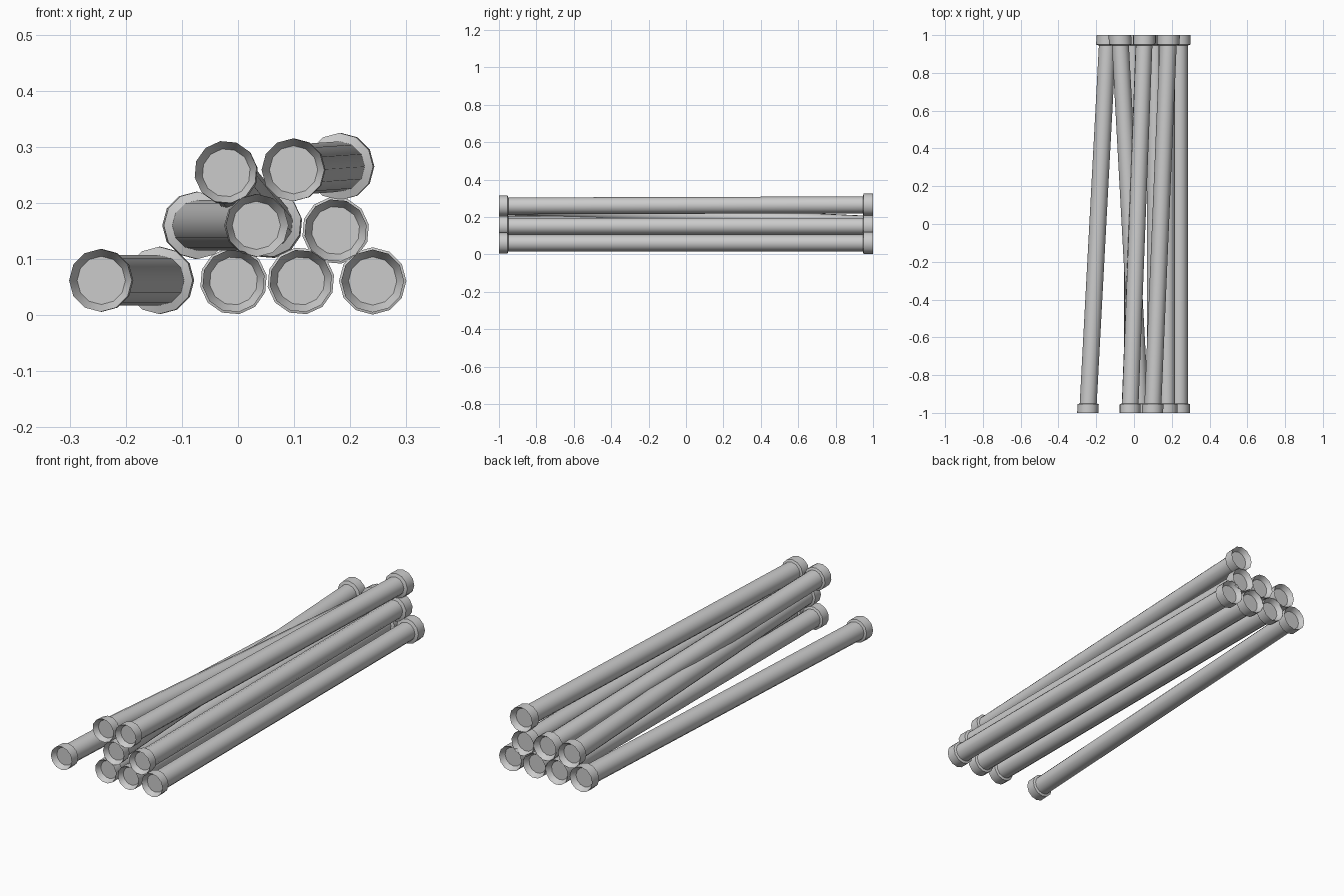
import bpy, bmesh, math

if "Cube" in bpy.data.objects:
    bpy.data.objects.remove(bpy.data.objects["Cube"])

SIDES = 12
# lengthwise profile: (distance from front 0..2, radius)
PROFILE = [(0.025, 0.043), (0.0, 0.056), (0.046, 0.056), (0.05, 0.045),
           (1.945, 0.045), (1.95, 0.060), (2.0, 0.060), (1.975, 0.045)]


def pipe(name, front, back, turn):
    """Capped pipe with flared collars, running from y=-1 to y=1."""
    bm = bmesh.new()
    rings = []
    for d, r in PROFILE:
        t = d / 2
        cx = front[0] + (back[0] - front[0]) * t
        cz = front[1] + (back[1] - front[1]) * t
        ring = []
        for i in range(SIDES):
            a = 2 * math.pi * i / SIDES + turn
            ring.append(bm.verts.new((cx + r * math.cos(a), d - 1, cz + r * math.sin(a))))
        rings.append(ring)
    for a, b in zip(rings, rings[1:]):
        for i in range(SIDES):
            j = (i + 1) % SIDES
            bm.faces.new((a[i], a[j], b[j], b[i]))
    # recessed end plugs
    bm.faces.new(rings[0])
    bm.faces.new(rings[-1])
    bmesh.ops.recalc_face_normals(bm, faces=bm.faces)
    mesh = bpy.data.meshes.new(name)
    bm.to_mesh(mesh)
    bm.free()
    obj = bpy.data.objects.new(name, mesh)
    bpy.context.collection.objects.link(obj)
    bpy.context.view_layer.objects.active = obj
    obj.select_set(True)
    bpy.ops.object.shade_smooth_by_angle(angle=math.radians(35))
    obj.select_set(False)


# (name, front end x/z, back end x/z, roll in degrees)
PIPES = [
    # bottom row
    ("bottom_pipe_1", (-0.245, 0.062), (-0.138, 0.062), 0),
    ("bottom_pipe_2", (-0.008, 0.061), (-0.008, 0.061), 10),
    ("bottom_pipe_3", (0.112, 0.061), (0.112, 0.061), 10),
    ("bottom_pipe_4", (0.240, 0.061), (0.240, 0.061), 0),
    # middle row
    ("middle_pipe_1", (0.034, 0.160), (-0.075, 0.160), 0),
    ("middle_pipe_2", (0.174, 0.151), (0.174, 0.151), 10),
    # top row
    ("top_pipe_1", (-0.022, 0.255), (0.055, 0.161), 10),
    ("top_pipe_2", (0.098, 0.259), (0.183, 0.265), 0),
]
for p in PIPES:
    pipe(p[0], p[1], p[2], math.radians(p[3]))
